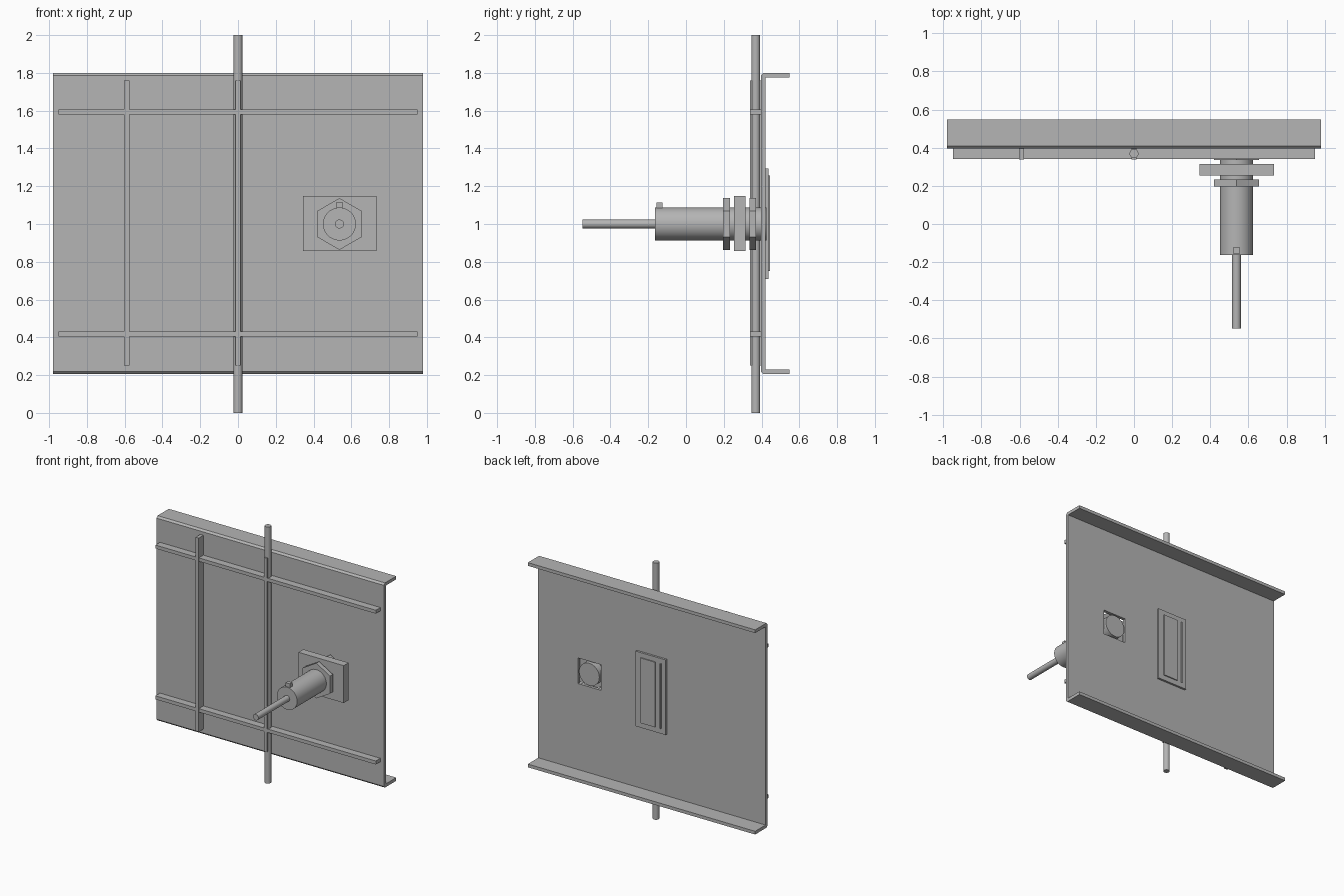
import bpy
import bmesh
from math import pi, radians
from mathutils import Matrix

old = bpy.data.objects.get("Cube")
if old:
    bpy.data.objects.remove(old, do_unlink=True)

grey = bpy.data.materials.new("plain grey")
grey.use_nodes = True
colour = (0.46, 0.46, 0.46, 1)
grey.diffuse_color = colour
grey.node_tree.nodes["Principled BSDF"].inputs["Base Color"].default_value = colour


def finish(name, bm, smooth=False):
    bmesh.ops.recalc_face_normals(bm, faces=bm.faces)
    mesh = bpy.data.meshes.new(name)
    bm.to_mesh(mesh)
    bm.free()
    mesh.materials.append(grey)
    obj = bpy.data.objects.new(name, mesh)
    bpy.context.collection.objects.link(obj)
    if smooth:
        bpy.ops.object.select_all(action="DESELECT")
        obj.select_set(True)
        bpy.context.view_layer.objects.active = obj
        bpy.ops.object.shade_smooth_by_angle(angle=radians(35))
    return obj


def box(name, x, y, z):
    bm = bmesh.new()
    size = [b - a for a, b in (x, y, z)]
    mid = [(a + b) / 2 for a, b in (x, y, z)]
    bmesh.ops.create_cube(bm, size=1, matrix=Matrix.Translation(mid) @ Matrix.Diagonal((*size, 1)))
    return finish(name, bm)


def cylinder(name, centre, radius, length, sides, turn, smooth=True):
    bm = bmesh.new()
    bmesh.ops.create_cone(bm, cap_ends=True, segments=sides, radius1=radius, radius2=radius,
                          depth=length, matrix=Matrix.Translation(centre) @ turn)
    return finish(name, bm, smooth)


# Channel-shaped panel: half profile mirrored about its middle, then extruded
MID = 1.0025
half = [(0.42, 1.775), (0.548, 1.775), (0.548, 1.8), (0.41, 1.8), (0.396, 1.786)]
profile = half + [(y, 2 * MID - z) for y, z in reversed(half)]
bm = bmesh.new()
end = bm.faces.new([bm.verts.new((-0.98, y, z)) for y, z in profile])
moved = bmesh.ops.extrude_face_region(bm, geom=[end])["geom"]
bmesh.ops.translate(bm, vec=(1.96, 0, 0),
                    verts=[v for v in moved if isinstance(v, bmesh.types.BMVert)])
panel = finish("panel", bm)

# Square opening behind the sensor
SX, SZ = 0.537, 1.0
cutter = box("opening_cutter", (SX - 0.1, SX + 0.1), (0.38, 0.44), (SZ - 0.1, SZ + 0.1))
cutter.hide_render = True
cutter.hide_viewport = True
cut = panel.modifiers.new("opening", "BOOLEAN")
cut.operation = "DIFFERENCE"
cut.solver = "EXACT"
cut.object = cutter

# Front ribs
for name, z in (("lower_rail", 0.417), ("upper_rail", 1.592)):
    box(name, (-0.95, 0.95), (0.34, 0.397), (z - 0.0135, z + 0.0135))
for name, x in (("side_rib", -0.589), ("middle_rib", 0)):
    box(name, (x - 0.0135, x + 0.0135), (0.338, 0.397), (0.25, 1.76))

# Upright rod
cylinder("upright_rod", (0, 0.369, 1), 0.0235, 2, 24, Matrix.Identity(4))

# Sensor, lying along y
along_y = Matrix.Rotation(pi / 2, 4, "X")


def lathe(name, radius, y0, y1, sides=48, smooth=True):
    return cylinder(name, (SX, (y0 + y1) / 2, SZ), radius, y1 - y0, sides, along_y, smooth)


lathe("sensor_cable", 0.0235, -0.548, -0.15, 24)
lathe("sensor_body", 0.087, -0.163, 0.425)
lathe("front_nut", 0.137, 0.197, 0.232, 6, False)
lathe("rear_nut", 0.137, 0.335, 0.37, 6, False)
box("mounting_plate", (0.343, 0.733), (0.255, 0.315), (0.857, 1.148))
box("indicator_peg", (SX - 0.019, SX + 0.019), (-0.155, -0.124), (1.07, 1.115))

# Raised cover on the back with two raised strips
box("back_cover", (-0.13, 0.13), (0.418, 0.436), (0.71, 1.295))
box("cover_wide_strip", (-0.043, 0.083), (0.434, 0.444), (0.75, 1.257))
box("cover_narrow_strip", (-0.092, -0.083), (0.434, 0.444), (0.75, 1.257))
